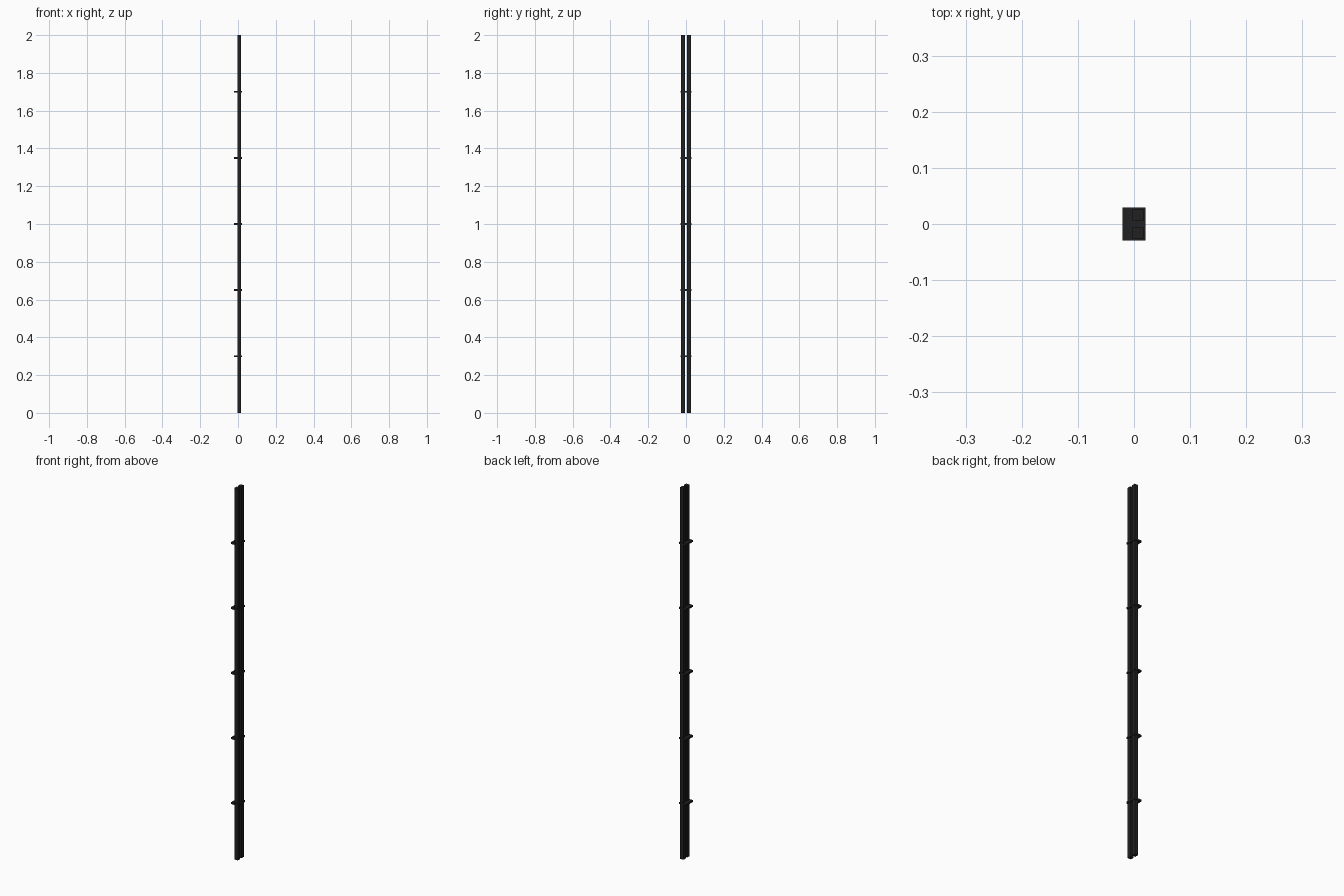
import bpy

if "Cube" in bpy.data.objects:
    bpy.data.objects.remove(bpy.data.objects["Cube"])

# one near-black colour
mat = bpy.data.materials.new("matte black")
mat.diffuse_color = (0.015, 0.015, 0.015, 1)
mat.use_nodes = True
mat.node_tree.nodes["Principled BSDF"].inputs["Base Color"].default_value = mat.diffuse_color


def box(name, center, size):
    bpy.ops.mesh.primitive_cube_add(size=1, location=center)
    ob = bpy.context.object
    ob.name = name
    ob.scale = size
    bpy.ops.object.transform_apply(location=False, rotation=False, scale=True)
    ob.data.materials.append(mat)
    return ob


# two parallel square rails
for side, sy in (("front", -1), ("back", 1)):
    box(f"{side}_rail", (0.007, sy * 0.016, 1.0), (0.02, 0.02, 2.0))

# thin tie plates joining the rails
for i in range(5):
    box(f"tie_plate_{i + 1}", (0, 0, 0.3 + 0.35 * i), (0.041, 0.059, 0.01))
